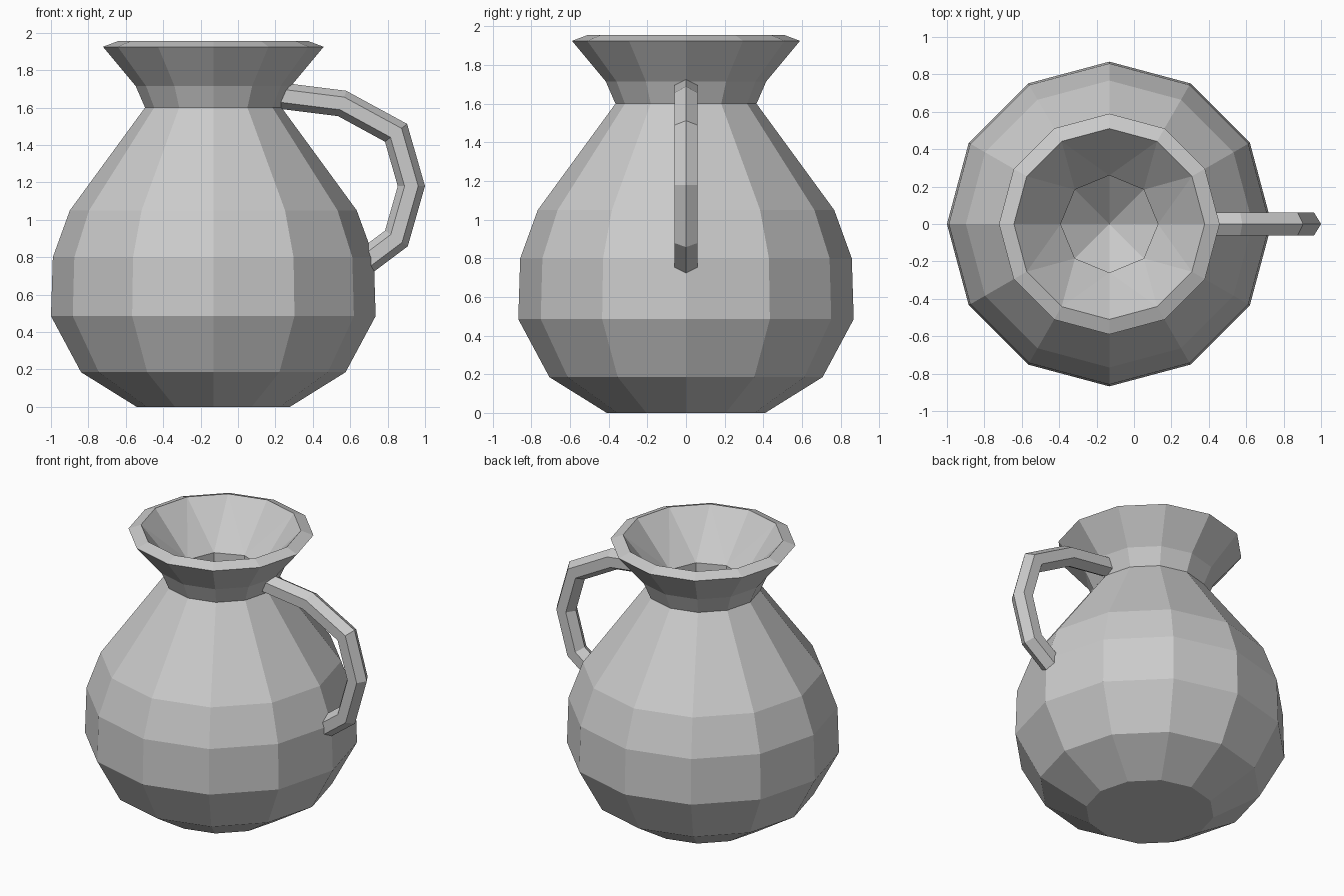
import bpy, bmesh, math
from mathutils import Vector

if "Cube" in bpy.data.objects:
    bpy.data.objects.remove(bpy.data.objects["Cube"], do_unlink=True)

AXIS_X = -0.132  # centre line of the pot

clay = bpy.data.materials.new("grey clay")
clay.use_nodes = True
clay.diffuse_color = (0.6, 0.6, 0.6, 1)
clay.node_tree.nodes["Principled BSDF"].inputs["Base Color"].default_value = (0.6, 0.6, 0.6, 1)


def finish(bm, name):
    bmesh.ops.recalc_face_normals(bm, faces=bm.faces)
    mesh = bpy.data.meshes.new(name)
    bm.to_mesh(mesh)
    bm.free()
    mesh.materials.append(clay)
    obj = bpy.data.objects.new(name, mesh)
    bpy.context.collection.objects.link(obj)
    return obj


def ring(bm, radius, z, sides):
    step = 2 * math.pi / sides
    return [bm.verts.new((AXIS_X + radius * math.cos(i * step),
                          radius * math.sin(i * step), z)) for i in range(sides)]


def join(bm, a, b):
    n = len(a)
    for i in range(n):
        j = (i + 1) % n
        bm.faces.new((a[i], a[j], b[j], b[i]))


# Pot: twelve-sided outer wall up to the bevelled rim
bm = bmesh.new()
profile = [(0.41, 0), (0.707, 0.185), (0.868, 0.485), (0.858, 0.80), (0.767, 1.05),
           (0.365, 1.60), (0.415, 1.715), (0.59, 1.925), (0.51, 1.955)]
outer = [ring(bm, r, z, 12) for r, z in profile]
bm.faces.new(outer[0])
for a, b in zip(outer, outer[1:]):
    join(bm, a, b)

# Funnel: the twelve-sided rim narrows to an eight-sided throat
rim = outer[-1]
throat = ring(bm, 0.26, 1.66, 8)
for q in range(4):
    o = [rim[(3 * q + k) % 12] for k in range(4)]
    t = [throat[(2 * q + k) % 8] for k in range(3)]
    for tri in ((o[0], o[1], t[0]), (o[1], t[1], t[0]), (o[1], o[2], t[1]),
                (o[2], t[2], t[1]), (o[2], o[3], t[2])):
        bm.faces.new(tri)

# Throat shaft with a conical floor
floor = ring(bm, 0.26, 1.30, 8)
join(bm, throat, floor)
apex = bm.verts.new((AXIS_X, 0, 1.08))
for i in range(8):
    bm.faces.new((floor[i], floor[(i + 1) % 8], apex))
finish(bm, "pot_body")

# Handle: hexagonal section swept along a bent path with mitred corners
path = [Vector((x, 0, z)) for x, z in
        [(0.23, 1.663), (0.557, 1.622), (0.845, 1.465), (0.927, 1.18), (0.847, 0.90), (0.68, 0.775)]]
bm = bmesh.new()
sections = []
for i, p in enumerate(path):
    before = (p - path[i - 1]).normalized() if i else None
    after = (path[i + 1] - p).normalized() if i < len(path) - 1 else None
    before, after = before or after, after or before
    along = (before + after).normalized()
    out = Vector((-along.z, 0, along.x)) / along.dot(after)
    section = []
    for k in range(6):
        a = k * math.pi / 3
        section.append(bm.verts.new(p + out * 0.07 * math.cos(a)
                                    + Vector((0, 0.07 * math.sin(a), 0))))
    sections.append(section)
for a, b in zip(sections, sections[1:]):
    join(bm, a, b)
bm.faces.new(sections[0])
bm.faces.new(sections[-1])
finish(bm, "handle")
